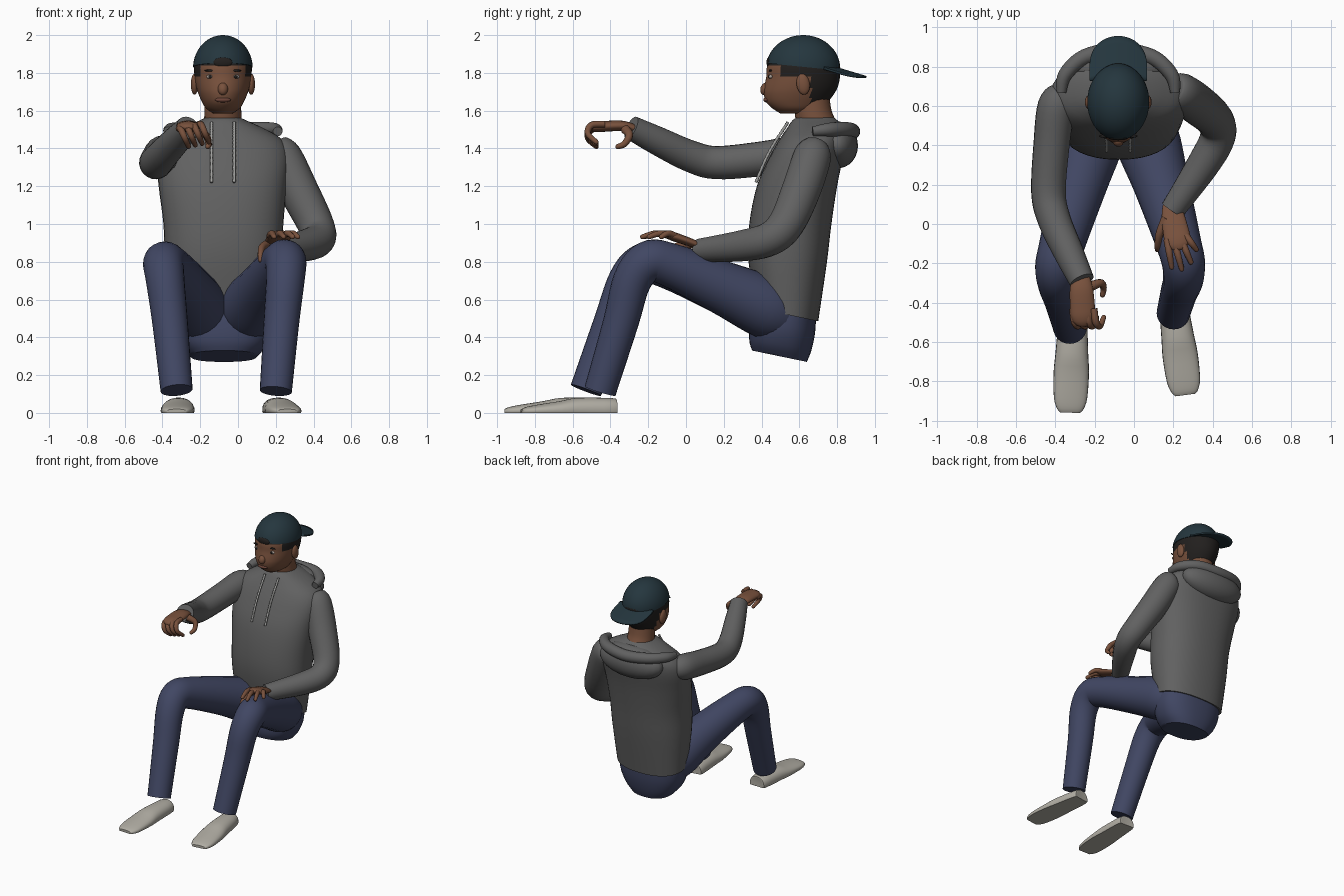
import bpy, bmesh, math
from mathutils import Vector, Matrix

if "Cube" in bpy.data.objects:
    bpy.data.objects.remove(bpy.data.objects["Cube"])

def mat(name, r, g, b):
    m = bpy.data.materials.new(name)
    m.diffuse_color = (r, g, b, 1)
    m.use_nodes = True
    m.node_tree.nodes["Principled BSDF"].inputs["Base Color"].default_value = m.diffuse_color
    return m

SKIN = mat("brown skin", 0.19, 0.083, 0.046)
GREY = mat("grey cotton", 0.12, 0.12, 0.12)
DENIM = mat("blue denim", 0.052, 0.062, 0.125)
TEAL = mat("dark teal", 0.018, 0.037, 0.048)
HAIR = mat("dark hair", 0.016, 0.014, 0.013)
SHOE = mat("pale grey", 0.44, 0.42, 0.37)
CORD = mat("cord grey", 0.35, 0.35, 0.34)
EYE = mat("eye white", 0.40, 0.34, 0.30)
LIP = mat("lip brown", 0.15, 0.058, 0.04)
CX = -0.08  # centre line of head and torso

def finish(name, bm, *mats, angle=45):
    bmesh.ops.recalc_face_normals(bm, faces=bm.faces[:])
    me = bpy.data.meshes.new(name)
    bm.to_mesh(me)
    bm.free()
    for m in mats:
        me.materials.append(m)
    for p in me.polygons:
        p.use_smooth = True
    me.set_sharp_from_angle(angle=math.radians(angle))
    ob = bpy.data.objects.new(name, me)
    bpy.context.collection.objects.link(ob)
    return ob

def skin_rings(rings):
    """Bridge equal-length closed rings and cap both ends."""
    bm = bmesh.new()
    vs = [[bm.verts.new(p) for p in r] for r in rings]
    n = len(vs[0])
    for a, b in zip(vs, vs[1:]):
        for i in range(n):
            bm.faces.new((a[i], a[(i + 1) % n], b[(i + 1) % n], b[i]))
    bm.faces.new(vs[0])
    bm.faces.new(vs[-1])
    return bm

def spline(rows, sub):
    """Catmull-Rom through rows of numbers."""
    out = []
    for i in range(len(rows) - 1):
        p0, p1 = rows[max(i - 1, 0)], rows[i]
        p2, p3 = rows[i + 1], rows[min(i + 2, len(rows) - 1)]
        for k in range(sub):
            t = k / sub
            out.append([0.5 * (2 * b + (c - a) * t + (2 * a - 5 * b + 4 * c - d) * t * t
                               + (3 * b - a - 3 * c + d) * t ** 3)
                        for a, b, c, d in zip(p0, p1, p2, p3)])
    return out + [list(rows[-1])]

def tube(name, rows, m, flat=1.0, n=20, sub=5, round_end=False):
    """Tube along rows of (x, y, z, radius); flat squashes its thickness."""
    pts = spline(rows, sub)
    if round_end:
        a, b = Vector(pts[-2][:3]), Vector(pts[-1][:3])
        d, r = (b - a).normalized(), pts[-1][3]
        pts += [list(b + d * r * s) + [r * math.sqrt(1 - s * s)] for s in (0.5, 0.85, 0.98)]
    P = [Vector(p[:3]) for p in pts]
    rings, side, last = [], None, None
    for i, p in enumerate(P):
        t = (P[min(i + 1, len(P) - 1)] - P[max(i - 1, 0)]).normalized()
        if side is None:
            side = t.cross(Vector((0, 0, 1))).normalized()
        else:
            side = last.rotation_difference(t) @ side
            side = (side - t * side.dot(t)).normalized()
        last, up = t, side.cross(t)
        r = pts[i][3]
        rings.append([p + side * r * math.cos(a) + up * r * flat * math.sin(a)
                      for a in (2 * math.pi * k / n for k in range(n))])
    return finish(name, skin_rings(rings), m, angle=50)

def loft(rows, n=40, power=2.0, sub=4):
    """Stacked rounded sections: (z, y front, y back, x left, x right, tilt)."""
    rings = []
    for z, yf, yb, xl, xr, tilt in spline(rows, sub):
        ring = []
        for k in range(n):
            a = 2 * math.pi * k / n
            c, s = [math.copysign(abs(v) ** (2 / power), v) for v in (math.cos(a), math.sin(a))]
            ring.append(((xl + xr) / 2 + (xr - xl) / 2 * c, (yf + yb) / 2 + (yb - yf) / 2 * s, z - tilt * s))
        rings.append(ring)
    return skin_rings(rings)

def ball(name, loc, size, m, tilt=0.0):
    bm = bmesh.new()
    M = Matrix.Translation(loc) @ Matrix.Rotation(tilt, 4, 'X') @ Matrix.Diagonal((*size, 1))
    bmesh.ops.create_uvsphere(bm, u_segments=24, v_segments=14, radius=1, matrix=M)
    return finish(name, bm, m)

# Hoodie body
finish("hoodie_body", loft([
    (0.52, .37, .70, -.355, .20, .035), (0.8, .33, .745, -.385, .23, .01),
    (1.0, .335, .77, -.395, .24, 0), (1.2, .375, .80, -.42, .258, 0),
    (1.35, .44, .83, -.43, .27, 0), (1.44, .49, .84, -.40, .24, 0),
    (1.50, .53, .84, -.31, .15, 0), (1.55, .565, .80, -.20, .04, 0),
    (1.57, .60, .77, -.16, .0, 0)], power=2.3), GREY)

# Hood lying on the back
arc = [(-.29, .67, 1.49, .025), (-.27, .76, 1.50, .036), (-.17, .85, 1.50, .04), (0, .88, 1.49, .042)]
arc += [(-x, y, z, r) for x, y, z, r in arc[-2::-1]]
tube("hood_rim", [(CX + x, y, z, r) for x, y, z, r in arc], GREY)
ball("hood_pouch", (CX, .80, 1.42), (.27, .11, .125), GREY, tilt=.15)

# Sleeves
tube("right_sleeve", [(-.36, .66, 1.38, .07), (-.395, .60, 1.375, .095), (-.42, .40, 1.345, .092),
                      (-.435, .16, 1.325, .088), (-.405, .02, 1.36, .084),
                      (-.33, -.15, 1.44, .076), (-.265, -.29, 1.51, .064)], GREY)
tube("left_sleeve", [(.20, .685, 1.40, .07), (.235, .67, 1.36, .10), (.32, .61, 1.18, .104),
                     (.41, .53, 1.00, .096), (.425, .44, .92, .09),
                     (.35, .30, .885, .083), (.195, .07, .86, .062)], GREY)

# Drawstrings with small twist ridges
for s, side in ((-1, "right"), (1, "left")):
    line = spline([(1.54, .54), (1.5, .515), (1.44, .475), (1.35, .425), (1.22, .37)], 8)
    tube(side + "_drawstring", [(CX + s * .06, y, z, .007 + .002 * (i % 2))
                                for i, (z, y) in enumerate(line)], CORD, n=8, sub=2)

# Jeans
finish("jeans_seat", loft([
    (.30, .35, .64, -.25, .10, .03), (.36, .335, .665, -.30, .15, .025),
    (.46, .34, .685, -.335, .185, .02), (.62, .37, .69, -.34, .185, .02)], power=2.4), DENIM)
tube("right_trouser_leg", [(-.19, .53, .50, .14), (-.22, .42, .56, .165), (-.28, .20, .66, .142),
                           (-.365, -.10, .775, .116), (-.393, -.22, .79, .11), (-.385, -.31, .70, .102),
                           (-.36, -.395, .48, .094), (-.325, -.53, .12, .085)], DENIM, n=24)
tube("left_trouser_leg", [(.03, .53, .50, .14), (.07, .42, .56, .165), (.14, .20, .66, .142),
                          (.225, -.09, .785, .116), (.252, -.20, .80, .11), (.25, -.285, .70, .102),
                          (.23, -.345, .48, .094), (.20, -.455, .115, .085)], DENIM, n=24)

# Shoes: flat soles, low tapering toes
def shoe(name, heel, toe):
    h, t = Vector((*heel, 0)), Vector((*toe, 0))
    across = (t - h).normalized().cross(Vector((0, 0, 1)))
    rings = []
    for f, w, z in spline([(0, .05, .068), (.04, .07, .078), (.4, .083, .08), (.6, .09, .062),
                           (.85, .085, .042), (.96, .068, .03), (1, .05, .02)], 3):
        ring = []
        for k in range(15):
            a = math.pi * k / 14
            ring.append(h.lerp(t, f) + across * w * math.cos(a) + Vector((0, 0, .008 + (z - .008) * math.sin(a) ** .7)))
        ring += [h.lerp(t, f) - across * w * .95, h.lerp(t, f) + across * w * .95]
        rings.append(ring)
    finish(name, skin_rings(rings), SHOE)

shoe("right_shoe", (-.31, -.45), (-.325, -.96))
shoe("left_shoe", (.195, -.37), (.262, -.87))

# Raised right hand with curled fingers
tube("right_palm", [(-.27, -.27, 1.505, .045), (-.267, -.34, 1.52, .06), (-.26, -.46, 1.515, .064)],
     SKIN, flat=.45, round_end=True)
for i in range(4):
    x, z = -.312 + .036 * i, 1.495 + .008 * i
    tube(f"right_finger_{i + 1}", [(x, -.43, z + .01, .018), (x + .01, -.50, z + .005, .018),
         (x + .03, -.52, z - .04, .016), (x + .05, -.475, z - .085, .013)],
         SKIN, n=10, round_end=True)
tube("right_thumb", [(-.225, -.32, 1.50, .026), (-.17, -.30, 1.47, .02),
                     (-.155, -.325, 1.425, .017), (-.16, -.36, 1.41, .014)], SKIN, n=10, round_end=True)

# Left hand resting on the knee
tube("left_palm", [(.19, .10, .87, .045), (.20, .03, .90, .06), (.22, -.07, .935, .068)],
     SKIN, flat=.36, round_end=True)
for i, (x, y, tx, ty) in enumerate([(.168, -.08, .192, -.22), (.205, -.09, .243, -.23),
                                    (.24, -.08, .29, -.195), (.265, -.06, .317, -.13)]):
    tube(f"left_finger_{i + 1}", [(x, y, .938, .018), ((x + tx) / 2, (y + ty) / 2, .95, .017),
         (tx, ty, .932, .013)], SKIN, n=10, round_end=True)
tube("left_thumb", [(.165, .03, .895, .026), (.13, -.05, .88, .02), (.12, -.11, .845, .016),
                    (.12, -.13, .81, .014)], SKIN, n=10, round_end=True)

# Neck and head, hair chosen by a stepped hairline
tube("neck", [(CX, .70, 1.50, .105), (CX, .675, 1.58, .098), (CX, .66, 1.70, .095)], SKIN)
head = finish("head", loft([
    (1.585, .50, .68, CX - .05, CX + .05, 0), (1.61, .46, .71, CX - .088, CX + .088, 0),
    (1.645, .425, .75, CX - .11, CX + .11, 0), (1.69, .412, .785, CX - .13, CX + .13, 0),
    (1.73, .415, .805, CX - .142, CX + .142, 0), (1.78, .425, .815, CX - .15, CX + .15, 0),
    (1.84, .43, .815, CX - .152, CX + .152, 0), (1.90, .46, .79, CX - .13, CX + .13, 0),
    (1.95, .52, .73, CX - .08, CX + .08, 0)], n=56), SKIN, HAIR)
for p in head.data.polygons:
    y, z = p.center.y, p.center.z
    line = 1.845 if y < .50 else 1.785 if y < .66 else 1.64
    p.material_index = int(z > line)

# Face
ball("nose", (CX, .42, 1.715), (.027, .026, .034), SKIN, tilt=-.3)
ball("mouth", (CX, .425, 1.657), (.042, .016, .013), LIP)
for s, side in ((-1, "right"), (1, "left")):
    ball(side + "_ear", (CX + s * .15, .62, 1.74), (.02, .035, .056), SKIN, tilt=.15)
    ball(side + "_eye", (CX + s * .068, .449, 1.78), (.02, .011, .011), EYE)
    ball(side + "_iris", (CX + s * .068, .441, 1.78), (.009, .006, .009), HAIR)
    ball(side + "_eyebrow", (CX + s * .068, .447, 1.812), (.03, .008, .006), HAIR)

# Backwards cap: cut dome, rear brim, front gap
bm = bmesh.new()
bmesh.ops.create_uvsphere(bm, u_segments=40, v_segments=28, radius=1, matrix=Matrix.Translation(
    (CX, .62, 1.825)) @ Matrix.Diagonal((.158, .196, .175, 1)))
cut = bmesh.ops.bisect_plane(bm, geom=bm.verts[:] + bm.edges[:] + bm.faces[:],
                             plane_co=(CX, .62, 1.832), plane_no=(0, .1, 1), clear_inner=True)
bmesh.ops.holes_fill(bm, edges=[e for e in bm.edges if e.is_boundary])
finish("cap_dome", bm, TEAL)
ball("cap_front_gap", (CX, .438, 1.856), (.05, .012, .026), HAIR)
bm = bmesh.new()
grid = []
for i in range(21):
    u = -math.cos(math.pi * i / 20)
    outer = .79 + .165 * math.sin(math.pi * i / 20) ** .8
    row = []
    for j in range(7):
        y = .73 + (outer - .73) * j / 6
        row.append(bm.verts.new((CX + .145 * u, y, 1.845 - .30 * (y - .73) - .022 * u * u)))
    grid.append(row)
for a, b in zip(grid, grid[1:]):
    for j in range(6):
        bm.faces.new((a[j], b[j], b[j + 1], a[j + 1]))
brim = finish("cap_brim", bm, TEAL)
mod = brim.modifiers.new("thickness", 'SOLIDIFY')
mod.thickness, mod.offset = .012, 0
